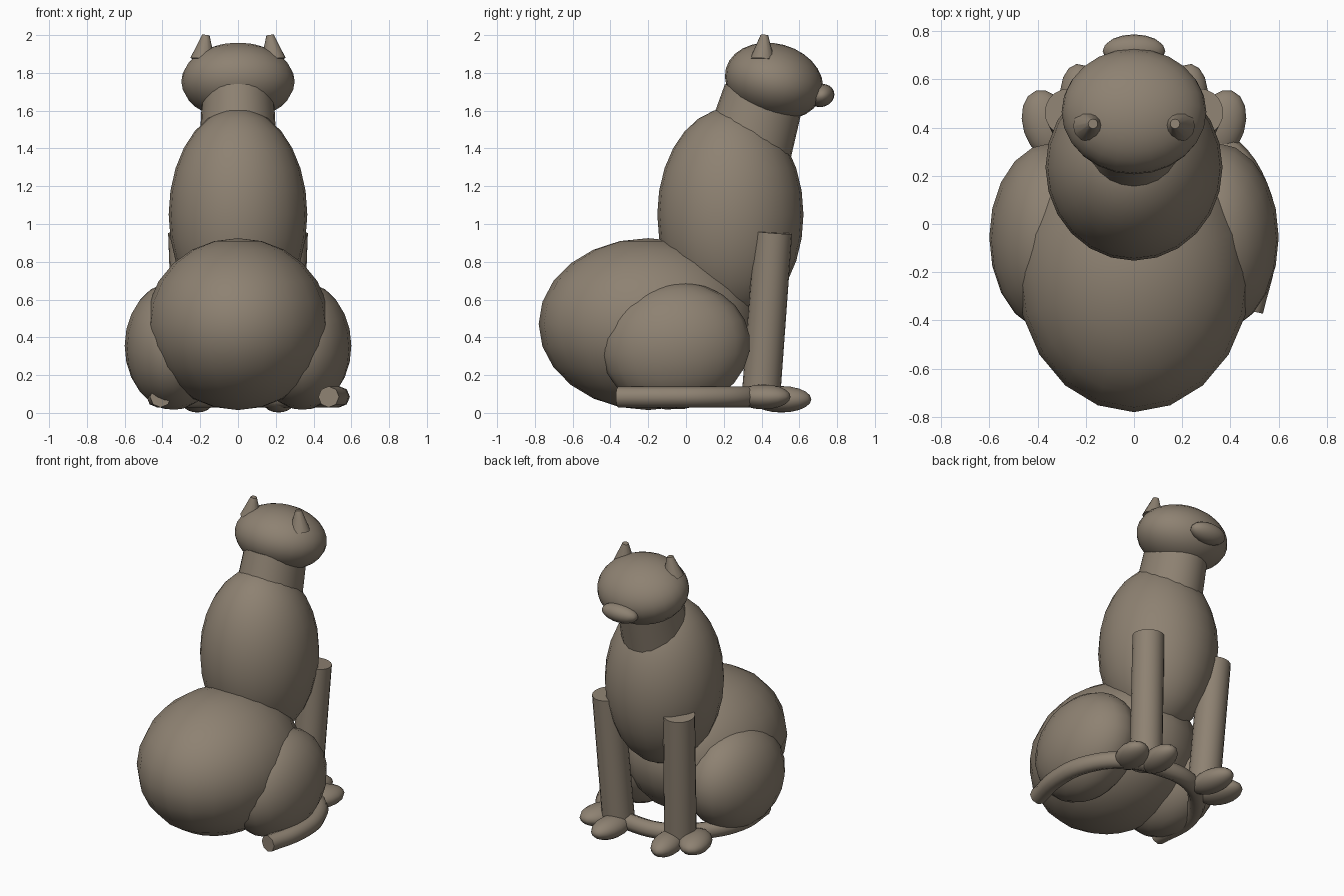
import bpy
from math import radians
from mathutils import Vector

cube = bpy.data.objects.get("Cube")
if cube:
    bpy.data.objects.remove(cube, do_unlink=True)

fur = bpy.data.materials.new("brown_grey_fur")
fur.use_nodes = True
fur.diffuse_color = (0.27, 0.222, 0.168, 1)
fur.node_tree.nodes["Principled BSDF"].inputs["Base Color"].default_value = fur.diffuse_color


def finish(name):
    ob = bpy.context.object
    ob.name = name
    ob.data.materials.append(fur)
    bpy.ops.object.shade_smooth_by_angle(angle=radians(50))
    return ob


def ellipsoid(name, centre, radii, pitch=0, turn=0, segments=20):
    bpy.ops.mesh.primitive_uv_sphere_add(
        segments=segments, ring_count=segments // 2 + 2, location=centre,
        rotation=(radians(pitch), 0, radians(turn)))
    bpy.context.object.scale = radii
    return finish(name)


def rod(name, start, end, r_start, r_end, stretch=1, sides=20):
    """Tapered cylinder between two points, stretched along its local y."""
    start, end = Vector(start), Vector(end)
    axis = end - start
    # local y stays in the upright fore-and-aft plane
    side = Vector((0, 1, 0)).cross(axis).normalized()
    rot = Vector((0, 0, 1)).rotation_difference(axis).to_euler() if side.length else (0, 0, 0)
    bpy.ops.mesh.primitive_cone_add(
        vertices=sides, radius1=r_start, radius2=r_end, depth=axis.length,
        location=(start + end) / 2, rotation=rot)
    bpy.context.object.scale.y = stretch
    return finish(name)


# Body
ellipsoid("haunch", (0, -0.2, 0.47), (0.485, 0.58, 0.455))
ellipsoid("torso", (0, 0.235, 1.05), (0.367, 0.387, 0.565), segments=24)
rod("neck", (0, 0.30, 1.3), (0, 0.412, 1.68), 0.21, 0.19, stretch=1.13, sides=24)

# Head
ellipsoid("head", (0, 0.466, 1.755), (0.3, 0.264, 0.2), pitch=-15, segments=24)
ellipsoid("muzzle", (0, 0.717, 1.68), (0.13, 0.07, 0.06), pitch=20, segments=16)

# Paired parts
for side, s in (("left", 1), ("right", -1)):
    rod(f"{side}_ear", (s * 0.187, 0.405, 1.87), (s * 0.17, 0.415, 2.0), 0.066, 0.02, sides=12)
    ellipsoid(f"{side}_thigh", (s * 0.34, -0.055, 0.355), (0.26, 0.395, 0.337), pitch=8)
    rod(f"{side}_front_leg", (s * 0.235, 0.395, 0.06), (s * 0.27, 0.462, 0.955), 0.102, 0.1)
    ellipsoid(f"{side}_outer_paw", (s * 0.36, 0.41, 0.085), (0.1, 0.15, 0.066), turn=-s * 18, segments=16)
    ellipsoid(f"{side}_inner_paw", (s * 0.215, 0.505, 0.072), (0.09, 0.16, 0.07), turn=-s * 8, segments=16)

# Tail lying on the ground, curled around the front of the body
path = [(0.48, -0.36), (0.535, -0.1), (0.5, 0.15), (0.36, 0.33), (0.12, 0.41),
        (-0.12, 0.39), (-0.31, 0.24), (-0.42, 0.02), (-0.41, -0.26)]
curve = bpy.data.curves.new("tail", "CURVE")
curve.dimensions = "3D"
curve.bevel_depth = 0.056
curve.bevel_resolution = 2
curve.resolution_u = 5
curve.use_fill_caps = True
spline = curve.splines.new("BEZIER")
spline.bezier_points.add(len(path) - 1)
for point, (x, y) in zip(spline.bezier_points, path):
    point.co = (x, y, 0.085)
    point.handle_left_type = point.handle_right_type = "AUTO"
tail = bpy.data.objects.new("tail", curve)
bpy.context.collection.objects.link(tail)
bpy.ops.object.select_all(action="DESELECT")
tail.select_set(True)
bpy.context.view_layer.objects.active = tail
bpy.ops.object.convert(target="MESH")
finish("tail")
